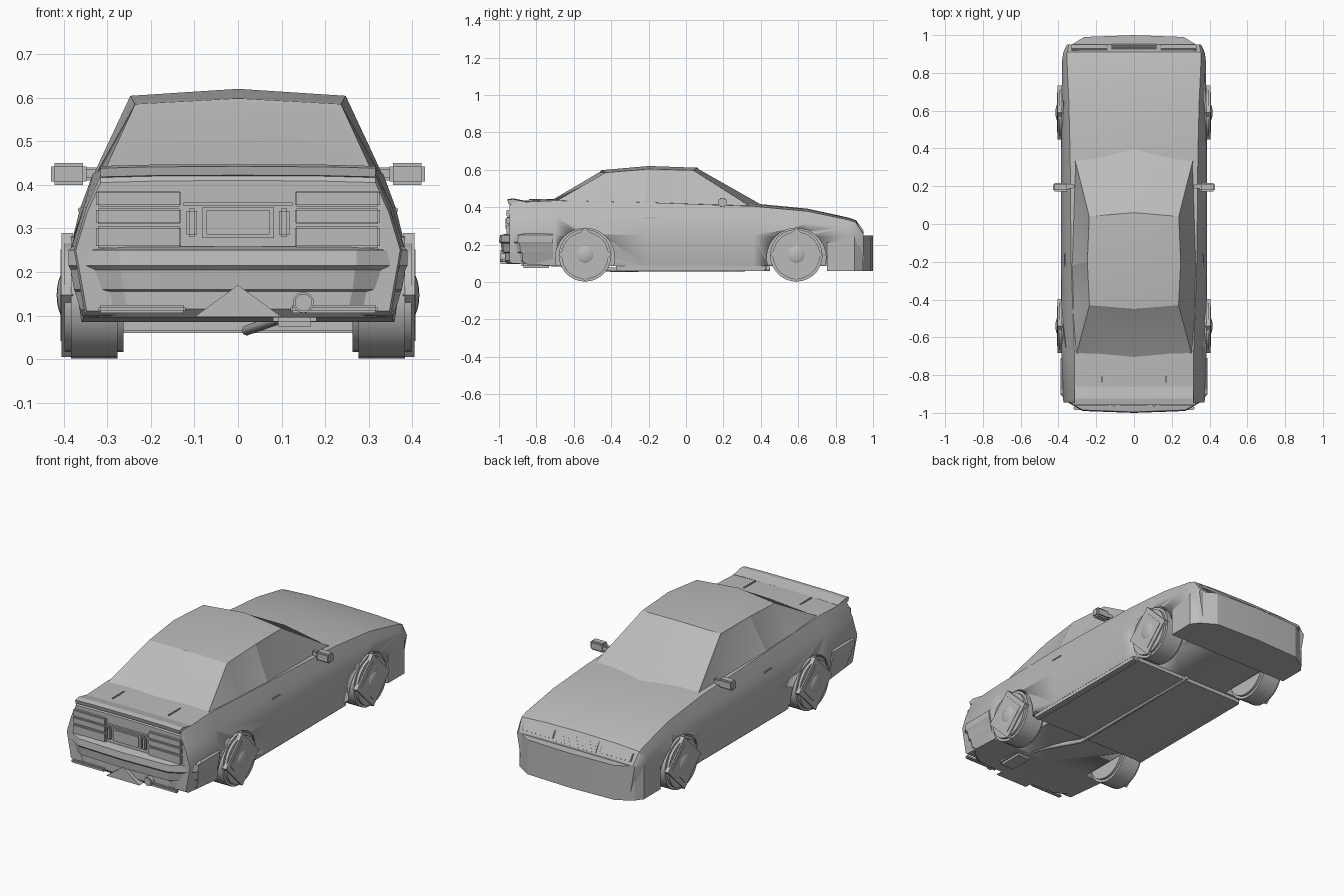
import bpy, bmesh, math
from mathutils import Matrix, Vector

if "Cube" in bpy.data.objects:
    bpy.data.objects.remove(bpy.data.objects["Cube"])

GREY = (0.5, 0.5, 0.5, 1)
mat = bpy.data.materials.new("plain grey")
mat.use_nodes = True
mat.diffuse_color = GREY
mat.node_tree.nodes["Principled BSDF"].inputs["Base Color"].default_value = GREY


def finish(name, bm, smooth=28):
    bmesh.ops.recalc_face_normals(bm, faces=bm.faces)
    me = bpy.data.meshes.new(name)
    bm.to_mesh(me)
    bm.free()
    me.materials.append(mat)
    ob = bpy.data.objects.new(name, me)
    bpy.context.collection.objects.link(ob)
    if smooth:
        bpy.ops.object.select_all(action="DESELECT")
        ob.select_set(True)
        bpy.context.view_layer.objects.active = ob
        bpy.ops.object.shade_smooth_by_angle(angle=math.radians(smooth))
    return ob


def loft(name, rings, smooth=28):
    bm = bmesh.new()
    rows = [[bm.verts.new(p) for p in r] for r in rings]
    n = len(rows[0])
    for a, b in zip(rows, rows[1:]):
        for i in range(n):
            j = (i + 1) % n
            bm.faces.new((a[i], a[j], b[j], b[i]))
    bm.faces.new(rows[0])
    bm.faces.new(rows[-1])
    return finish(name, bm, smooth)


def box(name, centre, size, tilt=0, bevel=0):
    bm = bmesh.new()
    m = Matrix.Translation(centre) @ Matrix.Rotation(tilt, 4, "X") @ Matrix.Diagonal((*size, 1))
    bmesh.ops.create_cube(bm, size=1, matrix=m)
    if bevel:
        bmesh.ops.bevel(bm, geom=bm.edges[:], offset=bevel, segments=2, affect="EDGES")
    return finish(name, bm, 28 if bevel else 0)


def disc(name, centre, radius, width, sides, axis="Y", bevel=0):
    bm = bmesh.new()
    m = Matrix.Translation(centre) @ Matrix.Rotation(math.pi / 2, 4, axis)
    bmesh.ops.create_cone(bm, cap_ends=True, segments=sides, radius1=radius,
                          radius2=radius, depth=width, matrix=m)
    if bevel:
        rim = [e for e in bm.edges if any(len(f.verts) > 4 for f in e.link_faces)]
        bmesh.ops.bevel(bm, geom=rim, offset=bevel, segments=2, affect="EDGES")
    return finish(name, bm)


def tube(name, points, radius):
    cu = bpy.data.curves.new(name, "CURVE")
    cu.dimensions = "3D"
    cu.bevel_depth, cu.bevel_resolution, cu.use_fill_caps = radius, 2, True
    sp = cu.splines.new("POLY")
    sp.points.add(len(points) - 1)
    for p, co in zip(sp.points, points):
        p.co = (*co, 1)
    cu.materials.append(mat)
    ob = bpy.data.objects.new(name, cu)
    bpy.context.collection.objects.link(ob)


def mirrored(half):
    """Close a half outline that starts and ends on the centre line."""
    return half + [(-x, y, z) for x, y, z in reversed(half[1:-1])]


# Lower body: y, top z, crown, top half width, widest half width, bottom z
stations = [(-.945, .405, .005, .315, .372, .11), (-.93, .425, .005, .315, .376, .10),
            (-.70, .435, .010, .315, .384, .085), (-.20, .425, .010, .333, .386, .085),
            (.36, .405, .015, .338, .386, .085), (.65, .378, .014, .345, .384, .085),
            (.87, .332, .012, .355, .380, .085), (.91, .318, .012, .355, .374, .085),
            (.95, .255, .003, .345, .355, .10)]
rings = []
for y, zt, crown, wt, wm, zb in stations:
    zm = min(.25, zt - .01)
    rings.append(mirrored([(0, y, zt + crown), (wt * .6, y, zt + crown * .7), (wt, y, zt),
                           (wt + (wm - wt) * .55, y, zm + (zt - zm) * .55), (wm, y, zm),
                           (wm - .025, y, zb), (0, y, zb)]))
body = loft("lower_body", rings)

# Wheel arches cut into the body
AXLES = ((-.54, "rear"), (.59, "front"))
for y, end in AXLES:
    for s in (-1, 1):
        cutter = disc("arch_cutter", (s * .40, y, .13), .158, .30, 32)
        cutter.hide_render = True
        mod = body.modifiers.new("arch", "BOOLEAN")
        mod.object, mod.solver = cutter, "EXACT"
        bpy.context.view_layer.objects.active = body
        bpy.ops.object.modifier_apply(modifier=mod.name)
        bpy.data.objects.remove(cutter)

# Cabin with inset windows
bm = bmesh.new()


def row(pts):
    """Half points from the centre outwards; returns left and right vertices."""
    out = {}
    for key, (x, y, z) in pts.items():
        left = bm.verts.new((x, y, z))
        out[key] = (left, left if x == 0 else bm.verts.new((-x, y, z)))
    return out


v = row({"w0": (0, .40, .418), "w1": (.315, .35, .40), "b": (.333, -.22, .42), "c": (.326, -.46, .425),
         "r1": (.305, -.69, .435), "r0": (0, -.71, .445), "f0": (0, .06, .611), "f1": (.237, .04, .597),
         "m0": (0, -.2, .62), "m1": (.247, -.2, .604), "k0": (0, -.45, .598), "k1": (.236, -.43, .585)})
glass = []
for s in (0, 1):
    for names in ("w1 b m1 f1", "b c k1 m1", "c r1 k1", "f0 f1 m1 m0", "m0 m1 k1 k0"):
        f = bm.faces.new([v[n][s] for n in names.split()])
        if names[0] in "wb":
            glass.append(f)
for a, b in (("w", "f"), ("r", "k")):
    glass += [bm.faces.new((v[a + "0"][s], v[a + "1"][s], v[b + "1"][s], v[b + "0"][s])) for s in (0, 1)]
bmesh.ops.recalc_face_normals(bm, faces=bm.faces)
for pane in (glass[0:1], glass[1:2], glass[2:3], glass[3:4], glass[4:6], glass[6:8]):
    bmesh.ops.inset_region(bm, faces=pane, thickness=.017, depth=-.003, use_even_offset=True)
finish("cabin", bm, 20)


# Bumpers: plan outlines stacked upwards
def bumper(name, levels, sign, inner):
    rings = []
    for z, end, w in levels:
        half = [(0, end, z), (w * .7, end - sign * .01, z), (w * .92, end - sign * .06, z),
                (w, end - sign * .10, z), (w, inner, z), (0, inner, z)]
        rings.append(mirrored(half))
    return loft(name, rings, 20)


bumper("rear_bumper", [(.095, -.955, .355), (.115, -.975, .362), (.155, -.975, .374), (.16, -.985, .376),
                       (.205, -.99, .384), (.215, -1, .389), (.25, -.995, .389), (.258, -.96, .38)], -1, -.71)
bumper("front_bumper", [(.06, 1, .376), (.248, 1, .376)], 1, .755)

# Rear skid wedge and bumper end slots
loft("rear_valance_wedge", [[(-.1, y, .097), (.1, y, .097), (0, y, .17)] for y in (-.993, -.95)], 0)
for s in (-1, 1):
    box("rear_lower_lip", (s * .22, -.974, .115), (.20, .02, .018), bevel=.005)

# Tail panel: lamps, plate and side bars
for s in (-1, 1):
    for z, h in ((.368, .036), (.328, .036), (.28, .05)):
        box("tail_lamp", (s * .228, -.949, z), (.195, .022, h), bevel=.004)
    box("plate_bar", (s * .106, -.956, .313), (.024, .02, .066), bevel=.006)
    box("deck_groove_trim", (s * .17, -.79, .441), (.006, .10, .006))
box("plate_surround", (0, -.949, .313), (.165, .014, .07))
box("number_plate", (0, -.955, .313), (.145, .012, .055))
box("tail_trim", (0, -.948, .355), (.25, .016, .008))
loft("deck_spoiler", [[(x, -.95, z), (x, -.955, z + .02), (x, -.925, z + .025), (x, -.86, z + .012),
                       (x, -.86, z - .01)] for x, z in ((-.315, .418), (-.2, .421), (0, .422),
                                                       (.2, .421), (.315, .418))], 20)

# Nose slats and lamps on the sloping front face
slope = math.atan2(.063, -.04)
for i in range(4):
    t = i / 3
    box("grille_slat", (0, .92 + .026 * t, .308 - .04 * t), (.24, .012, .006), slope)
for s in (-1, 1):
    box("head_lamp", (s * .235, .934, .287), (.19, .045, .012), slope, .003)

# Sills, side rub lines, handles and door mirrors
for s in (-1, 1):
    box("sill", (s * .343, .025, .08), (.034, .80, .04), bevel=.006)
    box("door_handle", (s * .361, -.19, .342), (.012, .07, .012), bevel=.003)
    box("mirror_stalk", (s * .34, .20, .425), (.05, .025, .03), bevel=.005)
    box("mirror_shell", (s * .388, .195, .425), (.082, .045, .05), bevel=.008)

# Wheels with diamond plates and domed hubs
for y, end in AXLES:
    for s in (-1, 1):
        disc(end + "_wheel", (s * .33, y, .142), .14, .135, 28, bevel=.014)
        disc(end + "_wheel_plate", (s * .392, y, .147), .142, .026, 4)
        disc(end + "_wheel_plate_inner", (s * .404, y, .147), .105, .006, 4)
        bm = bmesh.new()
        m = Matrix.Translation((s * .395, y, .147)) @ Matrix.Diagonal((.021, .055, .055, 1))
        bmesh.ops.create_uvsphere(bm, u_segments=16, v_segments=10, radius=1, matrix=m)
        finish(end + "_hub", bm, 40)

# Underside: floor pan and exhaust
box("floor_pan", (0, .03, .076), (.66, .80, .022))
tube("exhaust_pipe", [(.02, .45, .07), (.02, -.40, .066), (.09, -.60, .09), (.15, -.80, .10), (.15, -.95, .115)], .012)
disc("exhaust_tip", (.15, -.965, .13), .024, .06, 16, "X", .004)
box("silencer", (.13, -.80, .092), (.10, .16, .035), bevel=.012)
